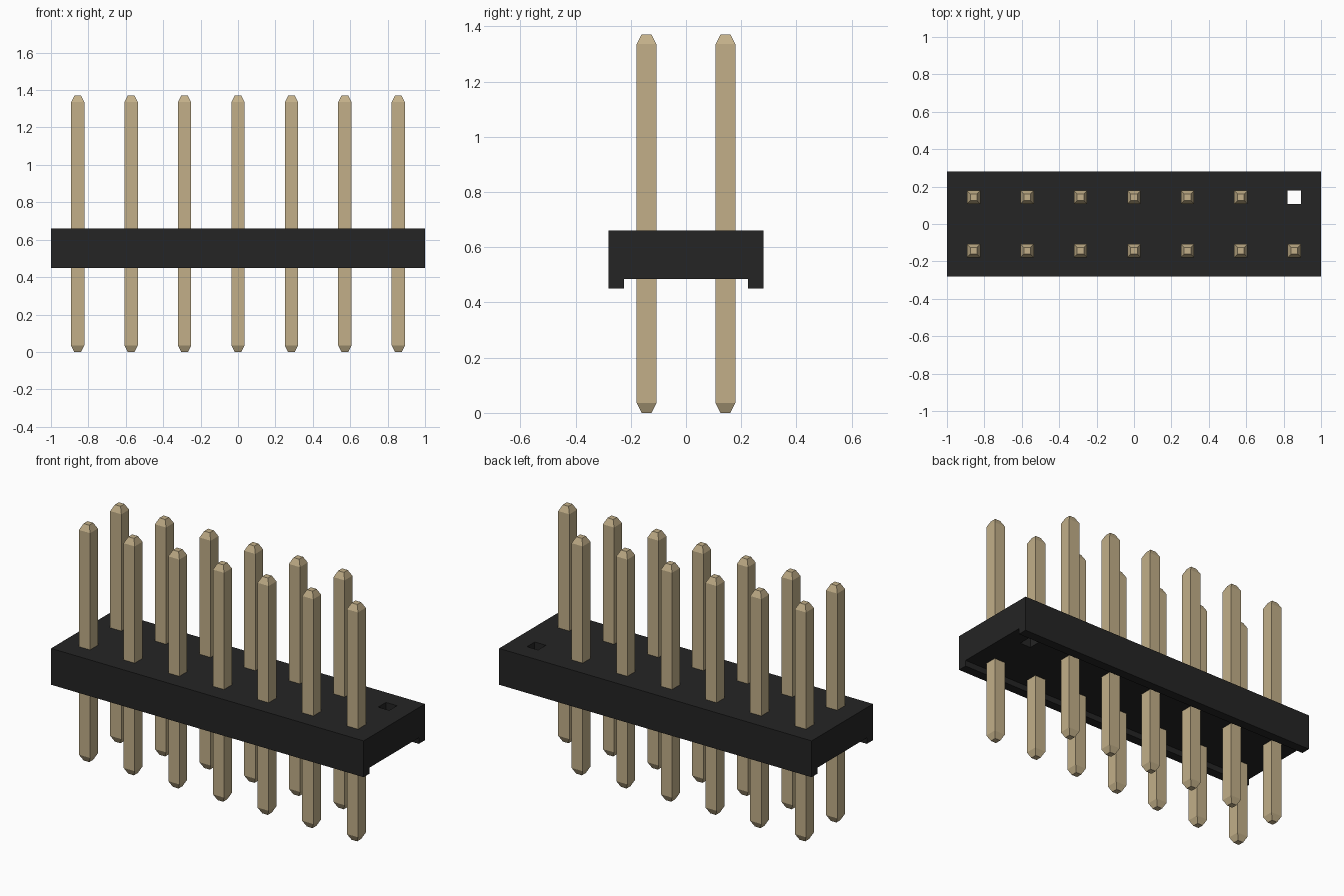
import bpy, bmesh

if "Cube" in bpy.data.objects:
    bpy.data.objects.remove(bpy.data.objects["Cube"])

PITCH = 2 / 7        # spacing between pins
HALF = 0.0355        # half width of a pin
TIP = 0.018          # half width of a pin's blunt tip
HEIGHT = 1.37


def material(name, rgb):
    m = bpy.data.materials.new(name)
    m.diffuse_color = (*rgb, 1)
    m.use_nodes = True
    m.node_tree.nodes["Principled BSDF"].inputs["Base Color"].default_value = m.diffuse_color
    return m


def make_object(name, bm, mat):
    bmesh.ops.recalc_face_normals(bm, faces=bm.faces)
    mesh = bpy.data.meshes.new(name)
    bm.to_mesh(mesh)
    bm.free()
    mesh.materials.append(mat)
    ob = bpy.data.objects.new(name, mesh)
    bpy.context.collection.objects.link(ob)
    return ob


black = material("black plastic", (0.018, 0.018, 0.018))
gold = material("pale gold metal", (0.54, 0.43, 0.25))

# Housing: channel-shaped profile (y, z) extruded along x
profile = [(-0.28, 0.45), (-0.225, 0.45), (-0.225, 0.485), (0.225, 0.485),
           (0.225, 0.45), (0.28, 0.45), (0.28, 0.66), (-0.28, 0.66)]
bm = bmesh.new()
face = bm.faces.new([bm.verts.new((-1, y, z)) for y, z in profile])
ext = bmesh.ops.extrude_face_region(bm, geom=[face], use_keep_orig=True)
bmesh.ops.translate(bm, vec=(2, 0, 0),
                    verts=[v for v in ext["geom"] if isinstance(v, bmesh.types.BMVert)])
housing = make_object("housing", bm, black)

# Square key hole through the housing where one pin is left out
bm = bmesh.new()
bmesh.ops.create_cube(bm, size=1)
bmesh.ops.scale(bm, vec=(2 * HALF, 2 * HALF, 1), verts=bm.verts)
cutter = make_object("key_hole_cutter", bm, black)
cutter.location = (3 * PITCH, PITCH / 2, 0.57)
cutter.hide_render = True
cutter.hide_set(True)
cut = housing.modifiers.new("key hole", 'BOOLEAN')
cut.operation = 'DIFFERENCE'
cut.solver = 'EXACT'
cut.object = cutter

# Pin: square section rings, tapered at both ends
bm = bmesh.new()
rings = []
for z, r in [(0, TIP), (0.035, HALF), (HEIGHT - 0.035, HALF), (HEIGHT, TIP)]:
    rings.append([bm.verts.new((sx * r, sy * r, z))
                  for sx, sy in [(-1, -1), (1, -1), (1, 1), (-1, 1)]])
for a, b in zip(rings, rings[1:]):
    for i in range(4):
        j = (i + 1) % 4
        bm.faces.new((a[i], a[j], b[j], b[i]))
bm.faces.new(rings[0])
bm.faces.new(rings[-1])
first_pin = make_object("pin", bm, gold)
first_pin.location = (-3 * PITCH, -PITCH / 2, 0)

# Two rows of seven, without the keyed position
for col in range(7):
    for row in range(2):
        if (col, row) in [(0, 0), (6, 1)]:
            continue
        pin = bpy.data.objects.new("pin", first_pin.data)
        pin.location = ((col - 3) * PITCH, (row - 0.5) * PITCH, 0)
        bpy.context.collection.objects.link(pin)
